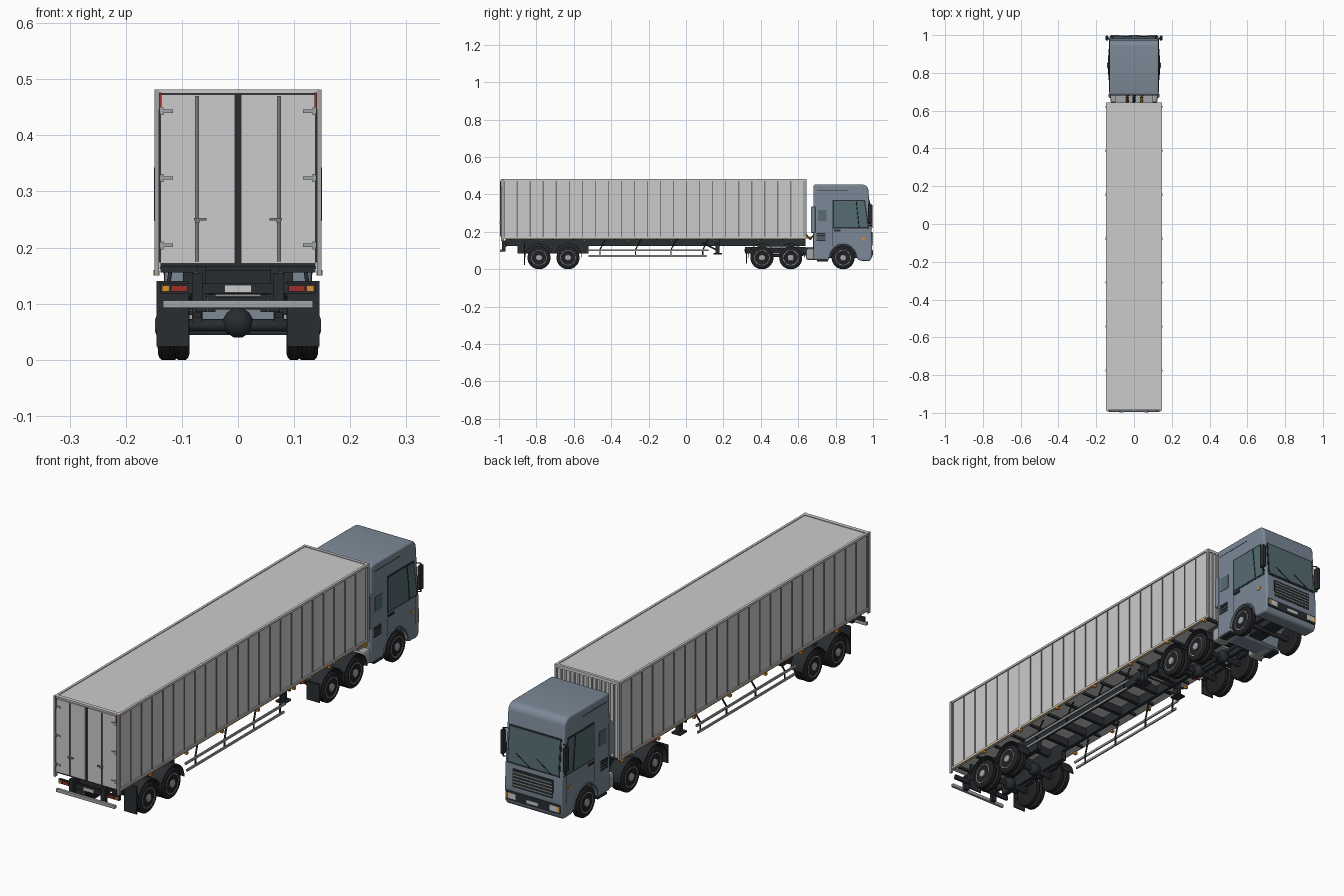
import bpy, bmesh, math
from mathutils import Matrix, Vector

if "Cube" in bpy.data.objects:
    bpy.data.objects.remove(bpy.data.objects["Cube"])

def mat(name, r, g, b):
    m = bpy.data.materials.new(name)
    m.diffuse_color = (r, g, b, 1)
    m.use_nodes = True
    m.node_tree.nodes["Principled BSDF"].inputs["Base Color"].default_value = m.diffuse_color
    return m

PAINT = mat("cab_paint", .20, .25, .31)
PANEL = mat("trailer_panel", .55, .58, .56)
SEAM = mat("seam_grey", .2, .21, .21)
DARK = mat("dark", .022, .026, .03)
RUBBER = mat("rubber", .015, .015, .017)
STEEL = mat("steel", .36, .38, .39)
GLASS = mat("glass", .09, .15, .17)
RED = mat("red", .35, .03, .02)
AMBER = mat("amber", .7, .3, .03)
WHITE = mat("white", .75, .75, .75)

def finish(name, bm, m, mirror, bevel=0, segs=2, matrix=None):
    if matrix:
        bm.transform(matrix)
    bmesh.ops.recalc_face_normals(bm, faces=bm.faces)
    me = bpy.data.meshes.new(name)
    bm.to_mesh(me)
    bm.free()
    me.materials.append(m)
    ob = bpy.data.objects.new(name, me)
    bpy.context.collection.objects.link(ob)
    if bevel:
        b = ob.modifiers.new("bevel", 'BEVEL')
        b.width, b.segments, b.limit_method, b.angle_limit = bevel, segs, 'ANGLE', math.radians(35)
    if mirror:
        ob.modifiers.new("mirror", 'MIRROR').use_mirror_merge = False
    return ob

def boxes(name, items, m, mirror=False, bevel=0, matrix=None):
    bm = bmesh.new()
    for x0, x1, y0, y1, z0, z1 in items:
        t = Matrix.Translation(((x0 + x1) / 2, (y0 + y1) / 2, (z0 + z1) / 2))
        bmesh.ops.create_cube(bm, size=1, matrix=t @ Matrix.Diagonal((x1 - x0, y1 - y0, z1 - z0, 1)))
    return finish(name, bm, m, mirror, bevel, matrix=matrix)

def prism(name, yz, x0, x1, m, mirror=False, bevel=0, segs=2):
    bm = bmesh.new()
    f = bm.faces.new([bm.verts.new((x0, y, z)) for y, z in yz])
    r = bmesh.ops.extrude_face_region(bm, geom=[f])
    bmesh.ops.translate(bm, vec=(x1 - x0, 0, 0), verts=[v for v in r['geom'] if isinstance(v, bmesh.types.BMVert)])
    return finish(name, bm, m, mirror, bevel, segs)

def smooth(ob, deg=35):
    bpy.ops.object.select_all(action='DESELECT')
    ob.select_set(True)
    bpy.context.view_layer.objects.active = ob
    bpy.ops.object.shade_smooth_by_angle(angle=math.radians(deg))

def lathe(name, profile, centres, m, seg=36, mirror=True):
    # profile of (x, radius) turned about the x axis at every (y, z) centre
    bm = bmesh.new()
    for cy, cz in centres:
        rings = [[bm.verts.new((x, cy + r * math.cos(2 * math.pi * i / seg), cz + r * math.sin(2 * math.pi * i / seg)))
                  for i in range(seg)] for x, r in profile]
        for a, b in zip(rings, rings[1:]):
            for i in range(seg):
                j = (i + 1) % seg
                bm.faces.new((a[i], a[j], b[j], b[i]))
        bm.faces.new(rings[0])
        bm.faces.new(rings[-1])
    ob = finish(name, bm, m, mirror)
    smooth(ob)
    return ob

def tube(name, paths, r, m, mirror=True):
    cu = bpy.data.curves.new(name, 'CURVE')
    cu.dimensions, cu.bevel_depth, cu.bevel_resolution, cu.use_fill_caps = '3D', r, 2, True
    for s in ((1, -1) if mirror else (1,)):
        for pts in paths:
            sp = cu.splines.new('POLY')
            sp.points.add(len(pts) - 1)
            for p, q in zip(sp.points, pts):
                p.co = (q[0] * s, q[1], q[2], 1)
    cu.materials.append(m)
    bpy.context.collection.objects.link(bpy.data.objects.new(name, cu))

def arc(cy, cz, r, a0, a1, n):
    return [(cy + r * math.cos(math.radians(a0 + (a1 - a0) * i / n)),
             cz + r * math.sin(math.radians(a0 + (a1 - a0) * i / n))) for i in range(n + 1)]

# ---- trailer body
boxes("trailer_box", [(-.143, .143, -.98, .638, .166, .479)], PANEL)
N = 23
ys = [-.972 + 1.602 * i / N for i in range(N + 1)]
boxes("side_ribs", [(.142, .1455, y - .003, y + .003, .172, .475) for y in ys], SEAM, True)
boxes("side_rails", [(.138, .148, -.985, .642, .473, .482), (.138, .148, -.985, .642, .162, .173)], PANEL, True)
boxes("corner_posts", [(.141, .149, -.988, -.974, .15, .482), (.138, .148, .63, .644, .162, .482)], STEEL, True)
boxes("front_wall_ribs", [(x * .02 - .003, x * .02 + .003, .636, .643, .17, .476) for x in range(-6, 7)], PANEL)
boxes("end_headers", [(-.142, .142, .632, .644, .47, .482), (-.142, .142, -.986, -.97, .475, .482)], PANEL)
boxes("bottom_trim", [(.1465, .149, -.97, .63, .162, .165)], AMBER, True)
boxes("side_markers", [(.14, .151, y - .006, y + .006, .15, .16) for y in
                       [-.775 + .2325 * i for i in range(7)]], AMBER, True)
# ---- rear doors
boxes("door_frame", [(-.142, .142, -.983, -.975, .166, .478)], DARK)
boxes("rear_doors", [(.005, .138, -.988, -.98, .172, .473)], PANEL, True)
boxes("door_hinges", [(.116, .14, -.992, -.987, z - .003, z + .003) for z in (.204, .324, .443)]
      + [(.133, .139, -.993, -.987, z - .007, z + .007) for z in (.204, .324, .443)], STEEL, True)
tube("lock_rods", [[(.073, -.991, .175), (.073, -.991, .47)]], .0028, SEAM)
boxes("lock_handles", [(.056, .078, -.998, -.992, .248, .253), (.069, .077, -.997, -.987, .244, .252)], SEAM, True)
boxes("top_lights", [(.136, .141, -.991, -.98, .446, .476)], RED, True)
# ---- trailer chassis
boxes("chassis_rails", [(.058, .072, -.965, .64, .124, .167)], DARK, True)
boxes("cross_members", [(-.06, .06, y - .008, y + .008, .13, .16) for y in [-.94 + .112 * i for i in range(15)]], DARK)
boxes("floor_bearers", [(-.138, .138, y - .004, y + .004, .156, .167) for y in [-.94 + .112 * i for i in range(15)]], DARK)
boxes("bogie_frame", [(.055, .075, -.9, -.52, .085, .13)], DARK, True)
boxes("kingpin_plate", [(-.07, .07, .38, .6, .122, .134)], DARK)
# landing legs
boxes("landing_legs", [(.078, .098, .158, .18, .088, .165), (.068, .108, .148, .192, .08, .087),
                       (.06, .12, .166, .172, .13, .137)], DARK, True)
tube("landing_leg_braces", [[(.088, .17, .1), (.065, .07, .15)], [(0, .169, .12), (.09, .169, .12)]], .004, DARK)
# side guards
boxes("side_guards", [(.128, .134, -.53, .12, .097, .106), (.128, .134, -.52, .11, .066, .075)], STEEL, True)
tube("guard_posts", [[(.128, y, .068), (.128, y, .105), (.12, y + .03, .162)] for y in (-.46, -.27, -.08, .09)], .0035, DARK)
# ---- rear bumper and lamps
boxes("rear_bumper", [(-.134, .134, -.994, -.982, .092, .106)], STEEL, bevel=.002)
boxes("bumper_brackets", [(.062, .082, -.984, -.966, .094, .155)], DARK, True)
boxes("lamp_bar", [(-.138, .138, -.97, -.96, .118, .136)], DARK)
boxes("tail_lamps", [(.09, .119, -.976, -.968, .122, .132)], RED, True)
boxes("turn_lamps", [(.122, .135, -.976, -.968, .122, .132)], AMBER, True)
boxes("rear_plate", [(-.024, .024, -.975, -.968, .12, .133)], WHITE)

# ---- wheels and axles
R = .0615
REAR, DRIVE, STEER = [-.786, -.631], [.406, .56], [.84]
def tyre(x0, x1):
    return [(x0, .04), (x0 - .001, .05), (x0 + .002, .058), (x0 + .006, R), (x1 - .006, R),
            (x1 - .002, .058), (x1 + .001, .05), (x1, .04)]
dual = [(y, R) for y in REAR + DRIVE]
steer = [(y, R) for y in STEER]
lathe("outer_tyres", tyre(.116, .142), dual, RUBBER, 40)
lathe("inner_tyres", tyre(.087, .113), dual, RUBBER, 40)
lathe("steer_tyres", tyre(.106, .136), steer, RUBBER, 40)
def rim(x):
    return [(x - .01, .04), (x + .0015, .041), (x + .0015, .038), (x - .005, .035), (x - .003, .022),
            (x - .002, .017), (x + .004, .016), (x + .006, .01), (x + .006, .003)]
lathe("dual_rims", rim(.142), dual, STEEL)
lathe("steer_rims", rim(.136), steer, STEEL)
def holes(cs, r):
    return [(y + r * math.cos(i * math.pi / 5), z + r * math.sin(i * math.pi / 5)) for y, z in cs for i in range(10)]
lathe("dual_rim_holes", [(.136, .0045), (.1395, .0045)], holes(dual, .0285), DARK, 10)
lathe("steer_rim_holes", [(.13, .0045), (.1335, .0045)], holes(steer, .0285), DARK, 10)
lathe("axles", [(-.115, .011), (.115, .011)], dual + steer, DARK, 16, False)
lathe("differentials", [(-.027, .006), (-.02, .018), (-.008, .026), (.008, .026), (.02, .018), (.027, .006)],
      [(y, .066) for y in REAR + DRIVE], DARK, 20, False)
for label, axles in (("rear", REAR), ("drive", DRIVE)):
    for i, y in enumerate(axles):
        a0, a1 = ((22, 178), (2, 158))[i]
        smooth(prism(f"{label}_fender_{i}", arc(y, R, .076, a0, a1, 14) + arc(y, R, .073, a1, a0, 14),
                     .087, .145, DARK, True))
        boxes(f"{label}_spring_{i}", [(.066, .08, y - .06, y + .06, .075, .084), (.064, .082, y - .012, y + .012, .06, .1)],
              DARK, True)
boxes("mud_flaps", [(.087, .145, -.866, -.861, .024, .14), (.087, .145, .322, .327, .03, .105)], DARK, True)

# ---- tractor chassis
boxes("tractor_rails", [(.04, .054, .315, .96, .085, .118)], DARK, True)
boxes("tractor_cross_members", [(-.045, .045, y - .01, y + .01, .09, .112) for y in (.325, .48, .64, .8, .95)], DARK)
boxes("tractor_tail_lamps", [(.06, .085, .312, .318, .095, .108)], RED, True)
boxes("engine", [(-.035, .035, .7, .93, .06, .15)], DARK, bevel=.006)
tube("drive_shaft", [[(0, .42, .07), (0, .72, .085)]], .008, DARK, False)
boxes("fifth_wheel", [(-.06, .06, .41, .56, .112, .123)], STEEL, bevel=.003)
boxes("catwalk", [(-.1, .1, .635, .69, .112, .12)], STEEL)
boxes("side_tanks", [(.062, .125, .642, .755, .05, .11)], STEEL, True, .01)
boxes("rear_steps", [(.1, .13, .7, .76, .042, .05), (.1, .13, .7, .76, .072, .078)], DARK, True)
# coiled air lines
for name, x, m in (("air_line_left", -.035, RED), ("air_line_middle", 0, DARK), ("air_line_right", .04, AMBER)):
    tube(name, [[(x + .008 * math.cos(t * .7), .642 + .0007 * t, .185 - .02 * math.sin(math.pi * t / 60)
                  + .008 * math.sin(t * .7)) for t in range(61)]], .0018, m, False)

# ---- cab shell with wheel arches
outline = ([(.68, .05), (.762, .05)] + arc(.84, .062, .074, 184, -4, 14) +
           [(.928, .046), (.982, .044), (.993, .06), (.996, .13), (.993, .2)] +
           arc(.942, .42, .033, 8, 90, 7) + arc(.695, .44, .014, 92, 180, 4))
W = .131
smooth(prism("cab_shell", outline, -W, W, PAINT, bevel=.011, segs=4), 40)
smooth(prism("wheel_arch_trims", arc(.84, .062, .078, 180, 0, 16) + arc(.84, .062, .072, 0, 180, 16), .118, .134, PAINT, True))
boxes("rear_fairings", [(.122, .134, .668, .692, .195, .335)], PAINT, True, .004)
# doors, side glass and side details
win = [(.79, .225), (.972, .225), (.952, .365), (.79, .365)]
frame = [(.784, .219), (.98, .219), (.957, .371), (.784, .371)]
prism("side_window_frames", frame, .129, .132, DARK, True)
prism("side_windows", win, .129, .1332, GLASS, True)
tube("window_dividers", [[(.1335, .925, .226), (.1335, .91, .364)]], .002, DARK)
boxes("door_seams", [(.13, .1316, .783, .785, .125, .371), (.13, .1316, .967, .969, .1, .22),
                     (.13, .1316, .7, .865, .421, .424)], DARK, True)
boxes("door_handles", [(.13, .135, .79, .825, .203, .212)], DARK, True)
boxes("sleeper_windows", [(.13, .1325, .705, .752, .257, .317)], GLASS, True)
boxes("side_vents", [(.13, .133, .697, .745, z, z + .007) for z in (.152, .164, .176, .186)], DARK, True)
boxes("cab_side_markers", [(.13, .1335, .938, .956, .16, .17)], AMBER, True)

# ---- cab front: sloped windscreen fitted to the leaning face
tilt = Matrix.Translation((0, .9855, .295)) @ Matrix.Rotation(math.atan2(.018, .22), 4, 'X')
boxes("windscreen_frame", [(-.12, .12, -.003, .0015, -.078, .077)], DARK, matrix=tilt)
boxes("windscreen", [(-.114, .114, -.003, .003, -.07, .071)], GLASS, matrix=tilt)
wipers = [[tilt @ Vector(p) for p in ((x, .005, -.074), (x + .07, .005, -.03))] for x in (-.085, .01)]
tube("wipers", wipers, .0015, DARK, False)
boxes("grille", [(-.092, .092, .985, .9965, .125, .2)], DARK)
boxes("grille_slats", [(-.088, .088, .99, .9985, z, z + .004) for z in (.134, .147, .16, .173, .186)], STEEL)
boxes("front_bumper_strip", [(-.124, .124, .98, .998, .068, .106)], DARK, bevel=.003)
boxes("headlamps", [(.078, .114, .99, .9995, .076, .099)], WHITE, True)
boxes("front_turn_lamps", [(.115, .123, .99, .9993, .076, .099)], AMBER, True)
boxes("front_plate", [(-.026, .026, .99, 1.0, .077, .09)], WHITE)
# mirrors
boxes("mirrors", [(.136, .15, .972, .997, .245, .345)], DARK, True, .004)
tube("mirror_arms", [[(.12, .975, z), (.143, .985, z)] for z in (.235, .352)]
     + [[(.143, .985, .235), (.143, .985, .352)]], .0025, DARK)
